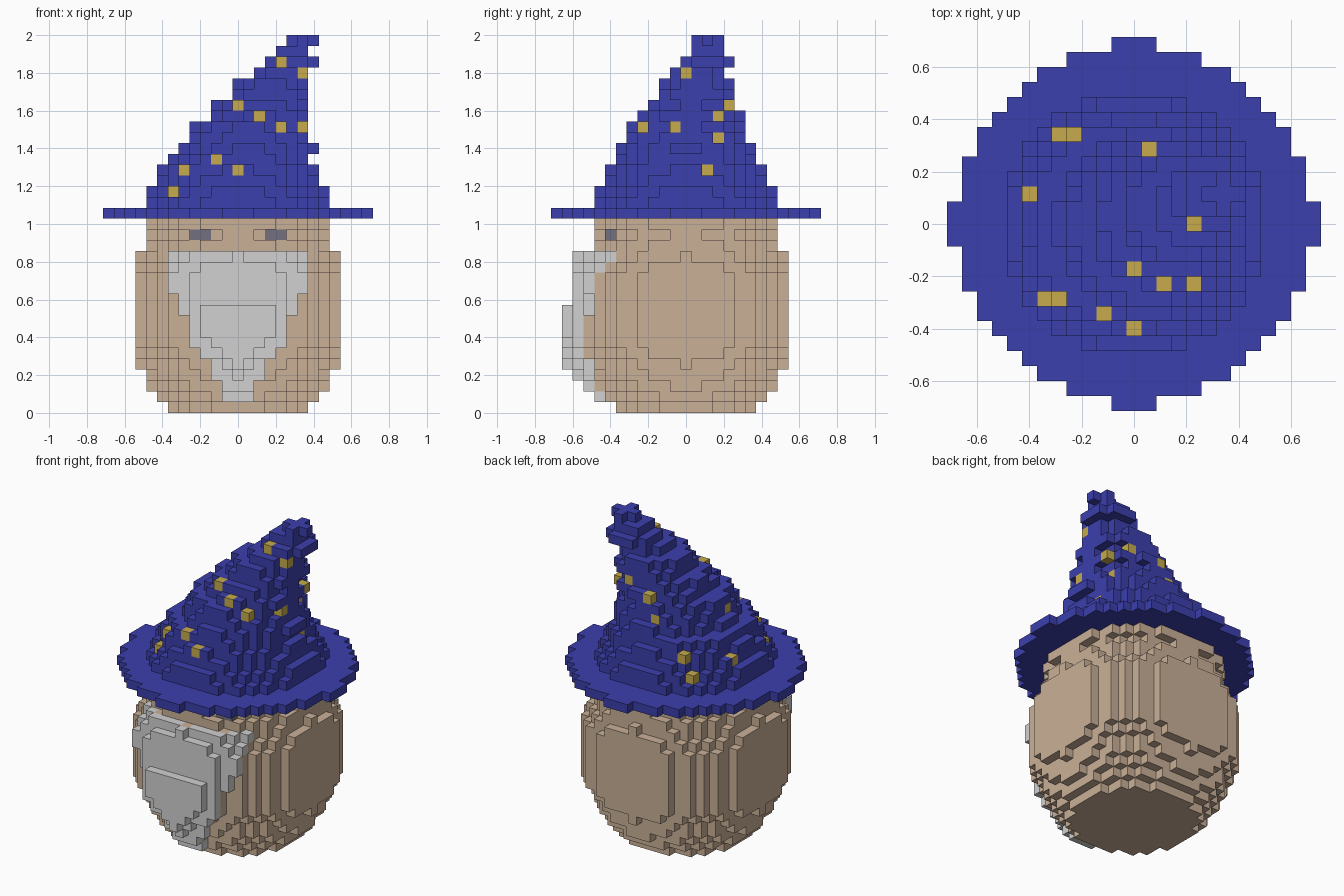
import bpy, bmesh
from mathutils import Vector

if "Cube" in bpy.data.objects:
    bpy.data.objects.remove(bpy.data.objects["Cube"])

V = 2 / 35          # edge of one block
blocks = {}         # (x, y, layer) -> part name


def material(name, rgb):
    m = bpy.data.materials.new(name)
    m.diffuse_color = (*rgb, 1)
    m.use_nodes = True
    m.node_tree.nodes["Principled BSDF"].inputs["Base Color"].default_value = m.diffuse_color
    return m


skin = material("tan_skin", (0.59, 0.435, 0.31))
grey = material("light_grey", (0.64, 0.64, 0.64))
blue = material("deep_blue", (0.045, 0.05, 0.42))
gold = material("gold", (0.57, 0.41, 0.075))
dark = material("slate", (0.17, 0.16, 0.21))
PARTS = {"head": skin, "eyes": dark, "beard": grey,
         "hat_brim": blue, "hat_cone": blue, "hat_stars": gold}


def disc(part, k, cx, cy, q):
    """Fill a round layer of squared radius q."""
    for x in range(-9, 10):
        for y in range(-9, 10):
            if (x - cx) ** 2 + (y - cy) ** 2 <= q:
                blocks[x, y, k] = part


def outermost(axis, sign, k, other):
    """Outermost block on a layer along an axis, at a fixed other coordinate."""
    line = [p for p in blocks if p[2] == k and p[1 - axis] == other]
    return max(line, key=lambda p: sign * p[axis])


# Head: upright egg with a flat base and a wider top layer under the hat
head_q = [100, 100, 100, 100, 90, 81.5, 75, 67, 56, 44]
for k in range(18):
    disc("head", k, 0, 0, 74 if k == 17 else head_q[abs(k - 9)])

# Eyes
for x in (-4, -3, 3, 4):
    blocks[outermost(1, -1, 16, x)] = "eyes"

# Beard: tapering shell in front of the face, with a second raised layer
half = {1: 1, 2: 1, 3: 2, 4: 2, 5: 3, 6: 4, 7: 4, 8: 4, 9: 5, 10: 5,
        11: 6, 12: 6, 13: 6, 14: 6}
raised = {3: 0, 4: 1, 5: 1, 6: 2, 7: 3, 8: 3, 9: 3}
for k, h in half.items():
    for x in range(-h, h + 1):
        y = outermost(1, -1, k, x)[1]
        blocks[x, y - 1, k] = "beard"
        if abs(x) <= raised.get(k, -1):
            blocks[x, y - 2, k] = "beard"

# Hat brim: flat disc
for x in range(-12, 13):
    for y in range(-12, 13):
        a, b = sorted((abs(x), abs(y)))
        if x * x + y * y <= 138 or (b == 12 and a <= 1):
            blocks[x, y, 18] = "hat_brim"

# Hat cone: shrinking discs whose centres lean sideways
lean_x = [0, 0, 0, 0, 0, 1, 1, 1, 2, 2, 3, 3, 4, 5, 5, 6]
lean_y = [0, 0, 0, 0, 0, 0, 0, 0, 0.5, 0.5, 1, 1, 1, 2, 2, 2]
for i, (cx, cy) in enumerate(zip(lean_x, lean_y)):
    disc("hat_cone", 19 + i, cx, cy, (8.75 - i / 2) ** 2)

# Stars: (axis, side, layer, other coordinate) on the cone surface
stars = [(1, -1, 32, 4), (1, -1, 28, 0), (1, -1, 27, 2), (1, -1, 26, 4),
         (1, -1, 23, -2), (1, -1, 22, -5), (1, -1, 22, 0), (1, -1, 20, -6),
         (0, 1, 31, 0), (0, 1, 26, -1), (0, 1, 28, 4), (0, 1, 27, 3),
         (0, 1, 25, 3), (0, 1, 22, 2), (1, 1, 20, -5), (1, 1, 22, -4),
         (1, 1, 25, 0), (1, 1, 27, 1), (0, -1, 25, -1), (0, -1, 21, 2)]
for s in stars:
    blocks[outermost(*s)] = "hat_stars"

# Turn each part's exposed block sides into a mesh
DIRS = [Vector(d) for d in ((1, 0, 0), (-1, 0, 0), (0, 1, 0),
                            (0, -1, 0), (0, 0, 1), (0, 0, -1))]
for name, mat in PARTS.items():
    bm = bmesh.new()
    for p in (p for p, part in blocks.items() if part == name):
        centre = Vector(p) + Vector((0, 0, 0.5))
        for n in DIRS:
            if tuple(int(c) for c in Vector(p) + n) in blocks:
                continue
            u = Vector((n.y, n.z, n.x))
            w = n.cross(u)
            bm.faces.new([bm.verts.new((centre + (n + u * a + w * b) / 2) * V)
                          for a, b in ((-1, -1), (1, -1), (1, 1), (-1, 1))])
    bmesh.ops.remove_doubles(bm, verts=bm.verts, dist=V * 0.01)
    me = bpy.data.meshes.new(name)
    bm.to_mesh(me)
    bm.free()
    me.materials.append(mat)
    bpy.context.collection.objects.link(bpy.data.objects.new(name, me))
